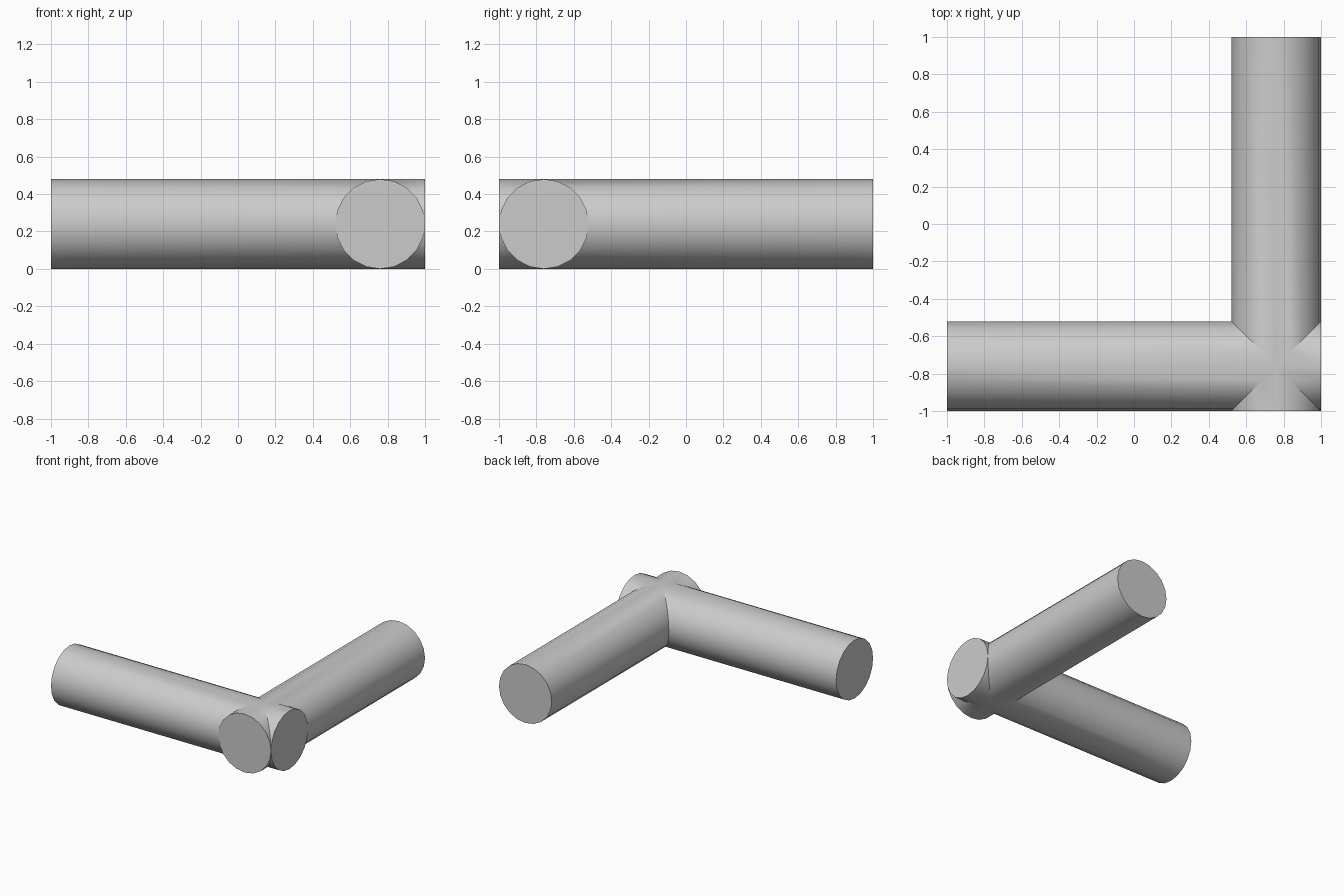
import bpy
import math

RADIUS = 0.24
SIDES = 20
OFFSET = 1 - RADIUS   # distance of each pipe axis from the centre

cube = bpy.data.objects.get("Cube")
if cube:
    bpy.data.objects.remove(cube, do_unlink=True)

grey = bpy.data.materials.new("plain_grey")
grey.use_nodes = True
colour = (0.6, 0.6, 0.6, 1)
grey.diffuse_color = colour
grey.node_tree.nodes["Principled BSDF"].inputs["Base Color"].default_value = colour


def make_pipe(name, location, rotation):
    """Solid round bar, two units long."""
    bpy.ops.mesh.primitive_cylinder_add(
        vertices=SIDES, radius=RADIUS, depth=2, location=location, rotation=rotation)
    pipe = bpy.context.object
    pipe.name = name
    pipe.data.materials.append(grey)
    return pipe


# Two equal bars that cross at the front left corner
cross_pipe = make_pipe("crossed_pipes", (0, -OFFSET, RADIUS), (0, math.pi / 2, 0))
long_pipe = make_pipe("front_to_back_pipe", (OFFSET, 0, RADIUS), (math.pi / 2, 0, 0))

# Merge them into one solid
union = cross_pipe.modifiers.new("union", 'BOOLEAN')
union.operation = 'UNION'
union.solver = 'EXACT'
union.object = long_pipe
bpy.context.view_layer.objects.active = cross_pipe
bpy.ops.object.modifier_apply(modifier=union.name)
bpy.data.objects.remove(long_pipe, do_unlink=True)

# Smooth sides, crisp end caps
bpy.ops.object.select_all(action='DESELECT')
cross_pipe.select_set(True)
bpy.context.view_layer.objects.active = cross_pipe
bpy.ops.object.shade_smooth_by_angle(angle=math.radians(30))
